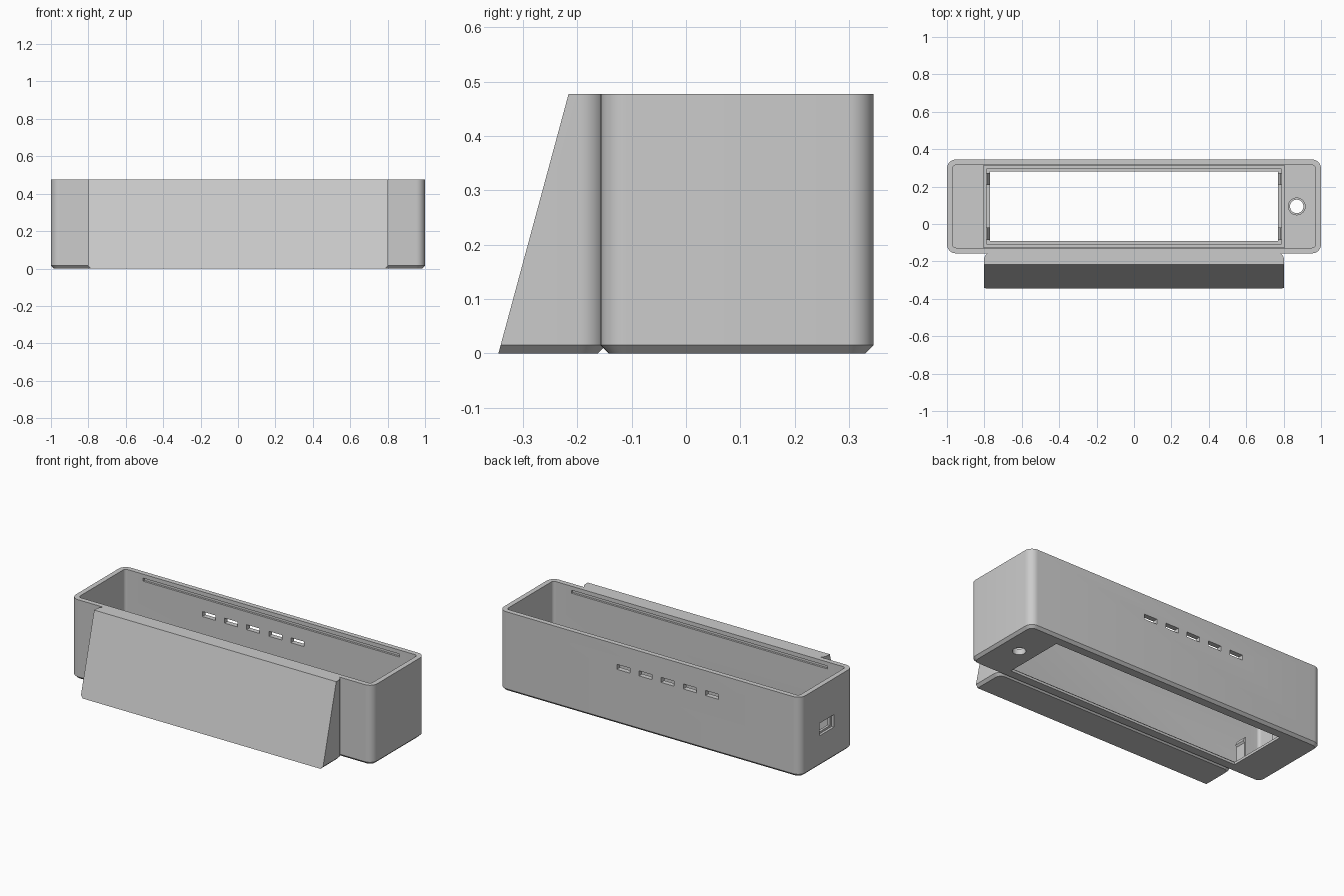
import bpy, bmesh, math
from mathutils import Vector

cube = bpy.data.objects.get("Cube")
if cube:
    bpy.data.objects.remove(cube, do_unlink=True)

grey = bpy.data.materials.new("light_grey_plastic")
grey.use_nodes = True
COLOUR = (0.6, 0.6, 0.6, 1)
grey.diffuse_color = COLOUR
grey.node_tree.nodes["Principled BSDF"].inputs["Base Color"].default_value = COLOUR


def finish(name, bm):
    bmesh.ops.recalc_face_normals(bm, faces=bm.faces)
    mesh = bpy.data.meshes.new(name)
    bm.to_mesh(mesh)
    bm.free()
    mesh.materials.append(grey)
    obj = bpy.data.objects.new(name, mesh)
    bpy.context.collection.objects.link(obj)
    return obj


def outline(x0, x1, y0, y1, r, steps=8):
    """Rounded rectangle in plan."""
    if r <= 0:
        return [(x1, y1), (x0, y1), (x0, y0), (x1, y0)]
    centres = [(x1 - r, y1 - r), (x0 + r, y1 - r), (x0 + r, y0 + r), (x1 - r, y0 + r)]
    pts = []
    for q, (cx, cy) in enumerate(centres):
        for i in range(steps + 1):
            a = math.pi / 2 * (q + i / steps)
            pts.append((cx + r * math.cos(a), cy + r * math.sin(a)))
    return pts


def prism(x0, x1, y0, y1, z0, z1, r=0.0, chamfer=0.0):
    """Rounded block with an optional chamfer round its bottom edge."""
    layers = [(z0, 0), (z1, 0)]
    if chamfer:
        layers = [(z0, chamfer), (z0 + chamfer, 0), (z1, 0)]
    bm = bmesh.new()
    rings = [[bm.verts.new((x, y, z)) for x, y in
              outline(x0 + c, x1 - c, y0 + c, y1 - c, r - c if r else 0)]
             for z, c in layers]
    for low, high in zip(rings, rings[1:]):
        n = len(low)
        for i in range(n):
            j = (i + 1) % n
            bm.faces.new((low[i], low[j], high[j], high[i]))
    bm.faces.new(rings[0])
    bm.faces.new(rings[-1])
    return bm


def cut(obj, bm):
    """Subtract a solid from an object."""
    tool = finish("cutter", bm)
    tool.hide_render = True
    mod = obj.modifiers.new("cut", "BOOLEAN")
    mod.operation = "DIFFERENCE"
    mod.solver = "EXACT"
    mod.object = tool
    bpy.ops.object.select_all(action="DESELECT")
    bpy.context.view_layer.objects.active = obj
    obj.select_set(True)
    bpy.ops.object.modifier_apply(modifier=mod.name)
    bpy.data.objects.remove(tool, do_unlink=True)


def smooth(obj):
    bpy.ops.object.select_all(action="DESELECT")
    bpy.context.view_layer.objects.active = obj
    obj.select_set(True)
    bpy.ops.object.shade_smooth_by_angle(angle=math.radians(30))


HEIGHT = 0.477
FRONT, BACK = -0.157, 0.345
MID = (FRONT + BACK) / 2
IN_F, IN_B = FRONT + 0.03, BACK - 0.03

# Open housing with rounded corners, cavity and stepped floor
case = finish("housing", prism(-1, 1, FRONT, BACK, 0, HEIGHT, 0.048, 0.015))
cut(case, prism(-0.97, 0.97, IN_F, IN_B, 0.045, 1, 0.018))
cut(case, prism(-0.805, 0.805, IN_F + 0.001, IN_B - 0.001, 0.03, 0.1))
cut(case, prism(-0.787, 0.787, MID - 0.203, MID + 0.203, 0.015, 0.1))
cut(case, prism(-0.77, 0.77, MID - 0.186, MID + 0.186, -0.1, 0.1))

# Cable hole with a small countersink in the floor
for radius, bottom in ((0.036, -0.1), (0.045, 0.035)):
    bm = bmesh.new()
    bmesh.ops.create_cone(bm, cap_ends=True, segments=32, radius1=radius, radius2=radius, depth=0.2)
    bmesh.ops.translate(bm, verts=bm.verts, vec=(0.87, MID, bottom + 0.1))
    cut(case, bm)

# Lid grooves near the top of the long inner walls
for y in (IN_F, IN_B):
    cut(case, prism(-0.85, 0.85, y - 0.012, y + 0.012, 0.435, 0.453))

# Row of five vents through the back wall
for i in range(-2, 3):
    x = -0.12 + 0.147 * i
    cut(case, prism(x - 0.043, x + 0.043, IN_B - 0.05, BACK + 0.05, 0.328, 0.358))

# Socket opening in the end wall, wider on the outside
cut(case, prism(-1.1, -0.985, MID - 0.067, MID + 0.067, 0.185, 0.26))
cut(case, prism(-1.1, -0.9, MID - 0.05, MID + 0.05, 0.197, 0.248))
smooth(case)

# Sloping front panel block with rounded rear corners
bm = prism(-0.803, 0.803, -0.5, -0.147, 0, HEIGHT, 0.048, 0.015)
bottom_edge, top_edge = Vector((0, -0.345, 0)), Vector((0, -0.216, HEIGHT))
slope = top_edge - bottom_edge
bmesh.ops.bisect_plane(bm, geom=bm.verts[:] + bm.edges[:] + bm.faces[:],
                       plane_co=bottom_edge, plane_no=(0, -slope.z, slope.y),
                       clear_outer=True)
bmesh.ops.holes_fill(bm, edges=[e for e in bm.edges if e.is_boundary])
smooth(finish("sloping_front", bm))

# Four hooked clips beside the floor window
for side, side_name in ((-1, "right"), (1, "left")):
    for y, end in ((MID - 0.147, "front"), (MID + 0.147, "back")):
        bm = bmesh.new()
        profile = ((0.778, 0.012), (0.79, 0.012), (0.79, 0.14), (0.782, 0.14), (0.77, 0.115), (0.778, 0.105))
        face = bm.faces.new([bm.verts.new((side * x, y - 0.033, z)) for x, z in profile])
        out = bmesh.ops.extrude_face_region(bm, geom=[face])
        moved = [v for v in out["geom"] if isinstance(v, bmesh.types.BMVert)]
        bmesh.ops.translate(bm, verts=moved, vec=(0, 0.066, 0))
        finish(f"clip_{end}_{side_name}", bm)
